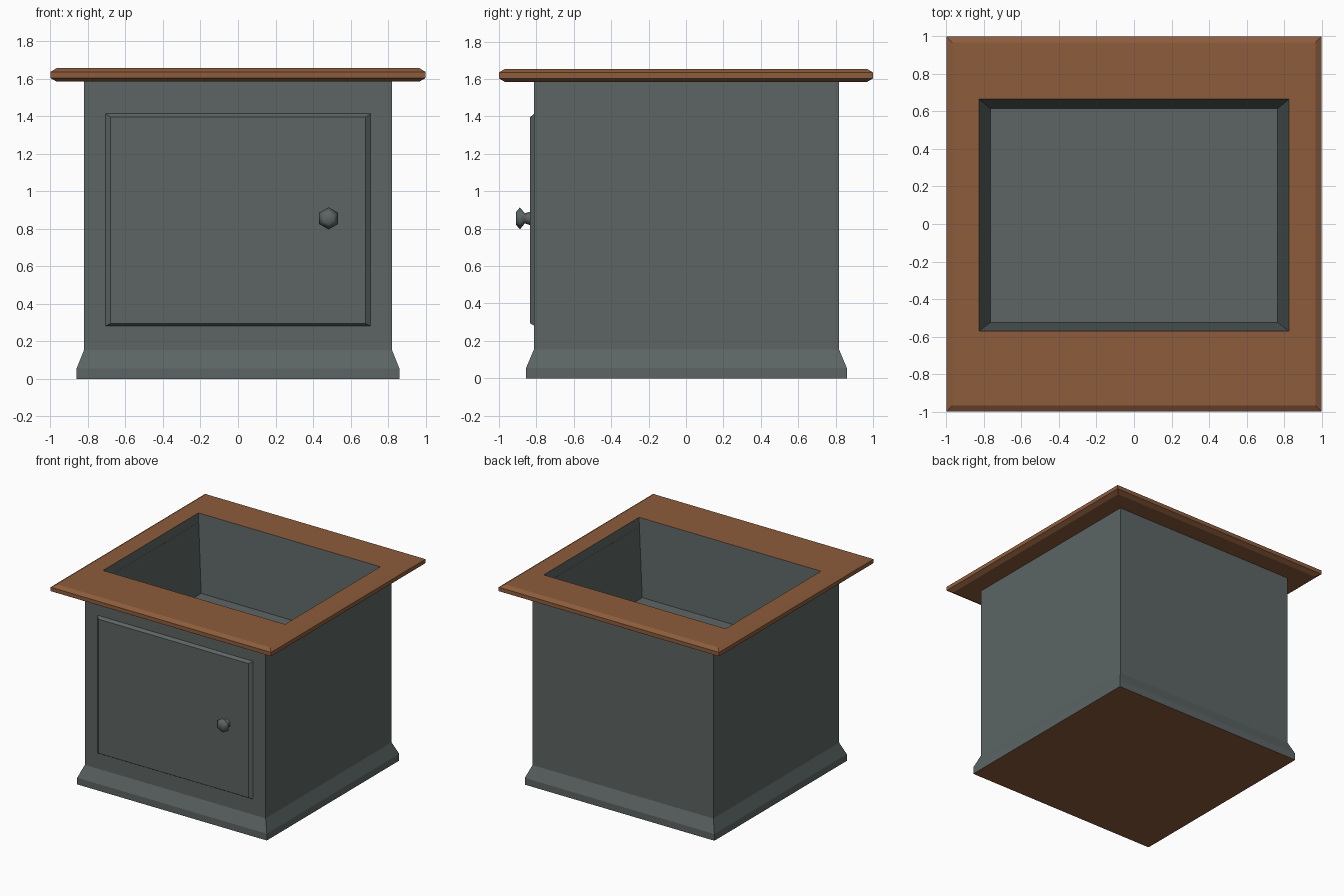
import bpy
from math import sin, cos, pi

cube = bpy.data.objects.get("Cube")
if cube:
    bpy.data.objects.remove(cube, do_unlink=True)


def material(name, color):
    mat = bpy.data.materials.new(name)
    mat.use_nodes = True
    mat.diffuse_color = color
    mat.node_tree.nodes["Principled BSDF"].inputs["Base Color"].default_value = color
    return mat


grey = material("slate grey paint", (0.107, 0.130, 0.127, 1))
brown = material("brown wood", (0.262, 0.107, 0.045, 1))


def rect(x, front, back, z):
    return [(-x, front, z), (x, front, z), (x, back, z), (-x, back, z)]


def hexagon(cx, cy, r, z):
    return [(cx + r * sin(-i * pi / 3), cy + r * cos(i * pi / 3), z) for i in range(6)]


def loft(name, loops, mats, start_cap=False, end_cap=False):
    """Skin a stack of matching loops, optionally capping the ends."""
    n = len(loops[0])
    verts = [p for loop in loops for p in loop]
    faces = [(k * n + i, k * n + (i + 1) % n, (k + 1) * n + (i + 1) % n, (k + 1) * n + i)
             for k in range(len(loops) - 1) for i in range(n)]
    if start_cap:
        faces.append(tuple(reversed(range(n))))
    if end_cap:
        faces.append(tuple(range(len(verts) - n, len(verts))))
    mesh = bpy.data.meshes.new(name)
    mesh.from_pydata(verts, [], faces)
    for mat in mats:
        mesh.materials.append(mat)
    obj = bpy.data.objects.new(name, mesh)
    bpy.context.collection.objects.link(obj)
    return obj


# Cabinet walls with flared plinth; underside is bare wood
body = loft("cabinet_body", [
    rect(0.86, -0.855, 0.86, 0),
    rect(0.86, -0.855, 0.86, 0.055),
    rect(0.82, -0.813, 0.818, 0.155),
    rect(0.82, -0.813, 0.818, 1.585)], [grey, brown], start_cap=True)
for face in body.data.polygons:
    if face.normal.z < -0.9:
        face.material_index = 1

# Wooden top frame with chamfered rim
loft("top_frame", [
    rect(0.817, -0.567, 0.66, 1.583),
    rect(0.965, -0.965, 0.965, 1.583),
    rect(1, -1, 1, 1.603),
    rect(1, -1, 1, 1.635),
    rect(0.967, -0.967, 0.967, 1.655),
    rect(0.825, -0.57, 0.665, 1.655)], [brown])

# Tapered basin sunk through the frame
loft("basin", [
    rect(0.825, -0.57, 0.665, 1.655),
    rect(0.765, -0.525, 0.615, 1.03)], [grey], end_cap=True)

# Raised door panel, built flat and turned to face the front
door = loft("door_panel", [
    rect(0.71, 0.28, 1.415, 0.81),
    rect(0.68, 0.295, 1.395, 0.835)], [grey], end_cap=True)

# Six-sided door knob
knob = loft("door_knob", [
    hexagon(0.483, 0.855, r, z) for r, z in
    [(0.036, 0.833), (0.027, 0.862), (0.059, 0.888), (0.032, 0.91)]],
    [grey], end_cap=True)
knob.data.shade_smooth()

for part in (door, knob):
    part.rotation_euler.x = pi / 2
